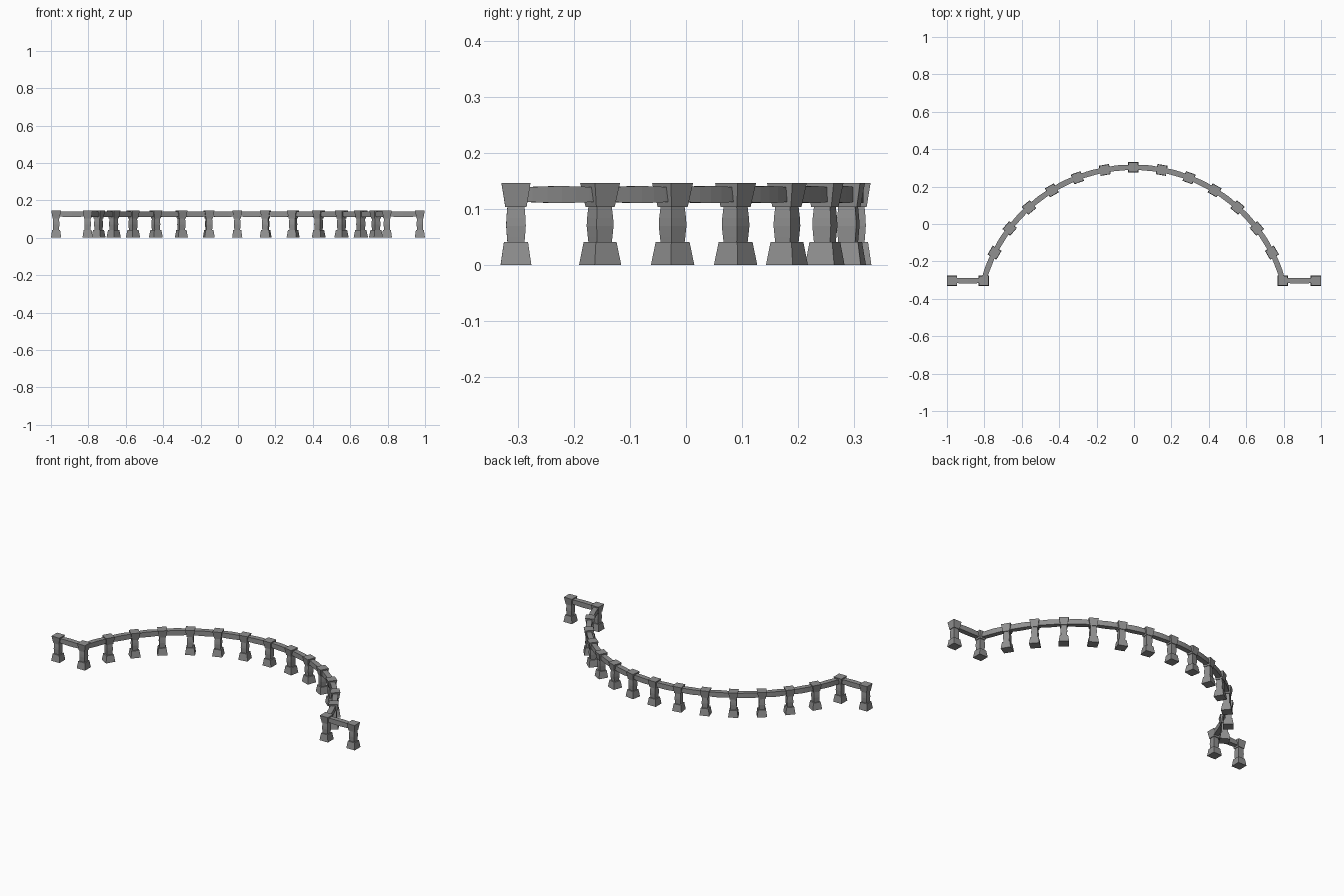
import bpy, bmesh
from math import radians, sin, cos, pi
from mathutils import Vector, Matrix

if "Cube" in bpy.data.objects:
    bpy.data.objects.remove(bpy.data.objects["Cube"])

R, CX, CY = 0.831, -0.004, -0.528   # arc of the balustrade
N, END = 7, radians(74.3)
STEP, TURN = radians(10.53), radians(9.9)
END_X, END_Y = 0.9725, -0.303

stone = bpy.data.materials.new("dark_stone")
stone.diffuse_color = (0.28, 0.28, 0.28, 1)
stone.use_nodes = True
stone.node_tree.nodes["Principled BSDF"].inputs["Base Color"].default_value = stone.diffuse_color


def loft(name, rings):
    """Closed square-section solid through a list of 4-point rings."""
    bm = bmesh.new()
    loops = [[bm.verts.new(p) for p in r] for r in rings]
    for a, b in zip(loops, loops[1:]):
        for i in range(4):
            j = (i + 1) % 4
            bm.faces.new((a[i], a[j], b[j], b[i]))
    bm.faces.new(loops[0][::-1])
    bm.faces.new(loops[-1])
    bmesh.ops.recalc_face_normals(bm, faces=bm.faces[:])
    me = bpy.data.meshes.new(name)
    bm.to_mesh(me)
    bm.free()
    me.materials.append(stone)
    ob = bpy.data.objects.new(name, me)
    bpy.context.collection.objects.link(ob)
    return ob


def pillar(name, profile, x, y, rot):
    """Square tapered block from (width, z) pairs."""
    rings = [[(sx * w / 2, sy * w / 2, z) for sx, sy in
              ((-1, -1), (1, -1), (1, 1), (-1, 1))] for w, z in profile]
    ob = loft(name, rings)
    ob.matrix_world = Matrix.Translation((x, y, 0)) @ Matrix.Rotation(rot, 4, 'Z')


def post(x, y, rot=0):
    pillar("post_base", [(0.055, 0), (0.043, 0.041)], x, y, rot)
    pillar("post_shaft", [(0.030, 0.038), (0.032, 0.05), (0.035, 0.07),
                          (0.034, 0.084), (0.030, 0.107)], x, y, rot)
    pillar("post_cap", [(0.038, 0.104), (0.052, 0.147)], x, y, rot)


def rail(path):
    """Handrail that swells gently between two posts; path maps 0..1 to point, sideways."""
    rings = []
    for k in range(7):
        t = k / 6
        p, n = path(t)
        h = 0.012 + 0.003 * sin(pi * t)
        up = Vector((0, 0, h))
        side = n * h
        c = Vector((p[0], p[1], 0.126))
        rings.append([c - side - up, c + side - up, c + side + up, c - side + up])
    loft("rail", rings)


def angle(i):
    return END * i / N if abs(i) == N else i * STEP


def arc(a):
    n = Vector((sin(a), cos(a), 0))
    return Vector((CX, CY, 0)) + n * R, n


# Curved run of posts (end posts square to the wings)
for i in range(-N, N + 1):
    p, n = arc(angle(i))
    post(p.x, p.y, 0 if abs(i) == N else -i * TURN)

# Curved rails
for i in range(-N, N):
    a, b = angle(i), angle(i + 1)
    rail(lambda t: arc(a + (b - a) * t))

# Straight wings at both ends
for s in (-1, 1):
    post(s * END_X, END_Y)
    inner = arc(s * END)[0].x
    rail(lambda t: (Vector((inner + (s * END_X - inner) * t, END_Y, 0)), Vector((0, 1, 0))))
